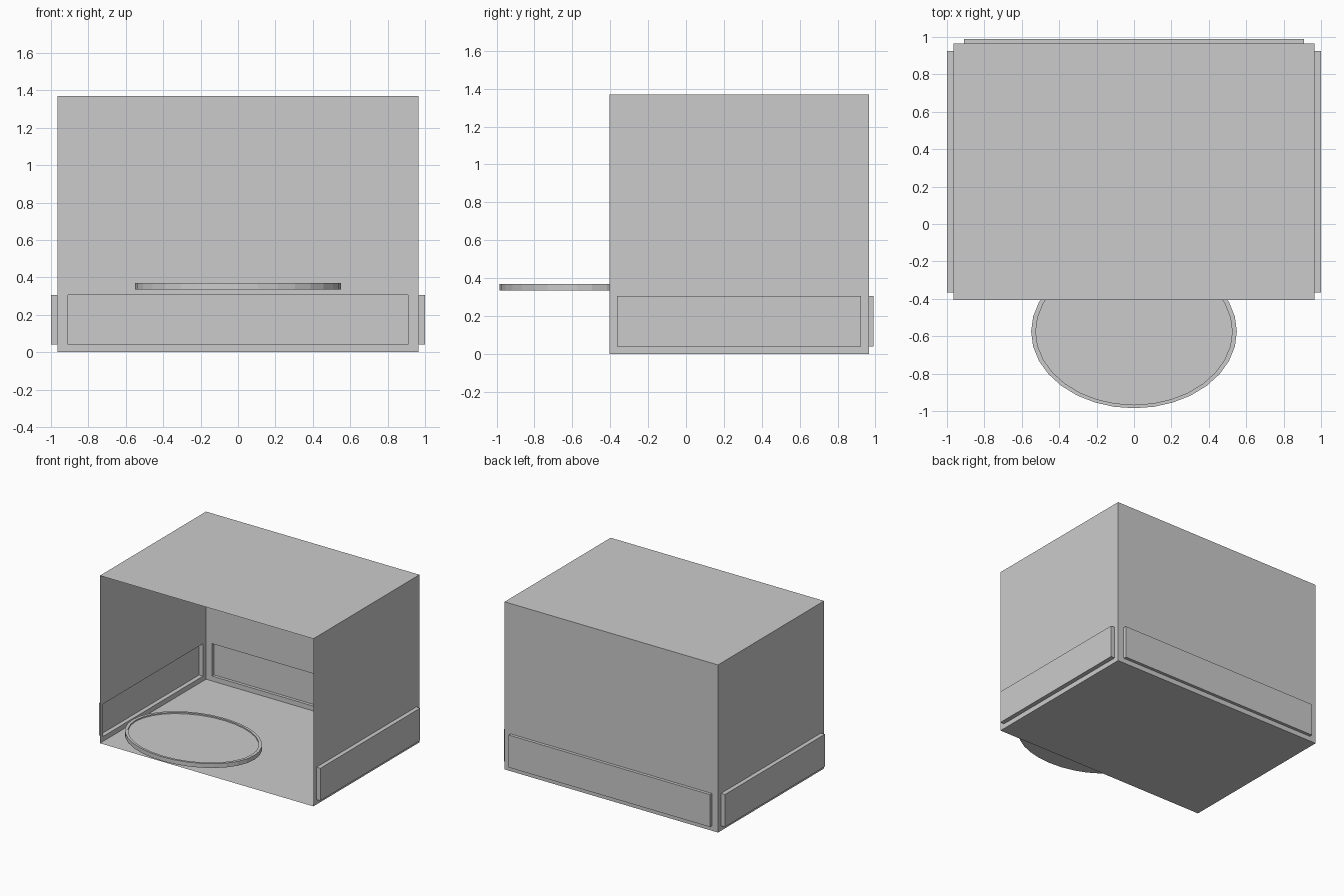
import bpy, bmesh, math
from mathutils import Vector

if "Cube" in bpy.data.objects:
    bpy.data.objects.remove(bpy.data.objects["Cube"])

W, Y0, Y1, H = 0.965, -0.405, 0.965, 1.37
Z0, Z1 = 0.04, 0.305


def finish(bm, name):
    bmesh.ops.remove_doubles(bm, verts=bm.verts, dist=1e-5)
    bmesh.ops.recalc_face_normals(bm, faces=bm.faces)
    mesh = bpy.data.meshes.new(name)
    bm.to_mesh(mesh)
    bm.free()
    obj = bpy.data.objects.new(name, mesh)
    bpy.context.collection.objects.link(obj)
    return obj


def bridge(bm, a, b):
    for i in range(len(a)):
        j = (i + 1) % len(a)
        bm.faces.new((a[i], a[j], b[j], b[i]))


def wall(bm, place, a0, a1, b0, b1, depth):
    """Thin wall with a rectangular pocket pushed outward."""
    def rect(u0, u1, v0, v1, d):
        return [bm.verts.new(place(u, v, d))
                for u, v in ((u0, v0), (u1, v0), (u1, v1), (u0, v1))]
    outer = rect(a0, a1, 0, H, 0)
    rim = rect(b0, b1, Z0, Z1, 0)
    cap = rect(b0, b1, Z0, Z1, depth)
    bridge(bm, outer, rim)
    bridge(bm, rim, cap)
    bm.faces.new(cap)


# Open-fronted thin shell: floor, roof, side walls and back wall
bm = bmesh.new()
for z in (0, H):
    bm.faces.new([bm.verts.new((x, y, z))
                  for x, y in ((-W, Y0), (W, Y0), (W, Y1), (-W, Y1))])
for s in (-1, 1):
    wall(bm, lambda u, v, d, s=s: Vector((s * (W + d), u, v)),
         Y0, Y1, -0.365, 0.925, 0.035)
wall(bm, lambda u, v, d: Vector((u, Y1 + d, v)), -W, W, -0.91, 0.91, 0.025)
finish(bm, "open_box_shell")

# Oval tray with a narrow raised rim
bm = bmesh.new()


def oval(scale, z):
    return [bm.verts.new((0.55 * scale * math.cos(i * math.tau / 32),
                          -0.575 + 0.41 * scale * math.sin(i * math.tau / 32), z))
            for i in range(32)]


rings = [oval(1, 0.335), oval(1, 0.37), oval(0.955, 0.37), oval(0.955, 0.36)]
for a, b in zip(rings, rings[1:]):
    bridge(bm, a, b)
bm.faces.new(rings[0])
bm.faces.new(rings[-1])
finish(bm, "oval_tray")
